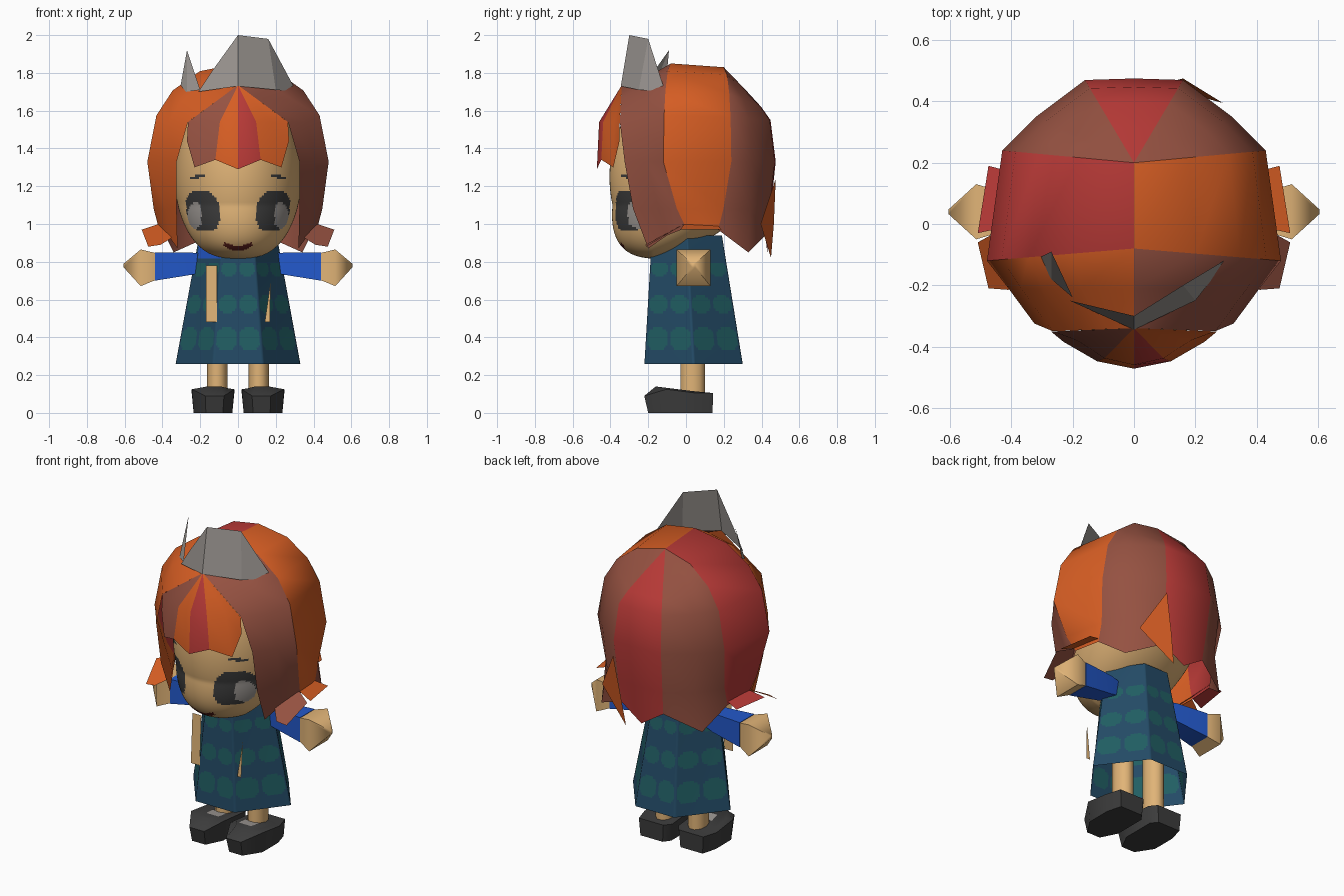
import bpy, bmesh, math

if "Cube" in bpy.data.objects:
    bpy.data.objects.remove(bpy.data.objects["Cube"])

COLORS = {
    "orange": (.67, .11, .017), "red": (.48, .042, .038), "auburn": (.30, .083, .053),
    "skin": (.75, .455, .185), "charcoal": (.045, .045, .045), "blue": (.017, .10, .60),
    "navy": (.017, .07, .133), "teal": (.015, .113, .125), "grey": (.335, .31, .29),
    "maroon": (.10, .013, .01)}
MATS = {}
for n, c in COLORS.items():
    MATS[n] = bpy.data.materials.new(n)
    MATS[n].diffuse_color = (*c, 1)


def make(name, verts, faces, colors, angle=35):
    """Mesh from verts and faces; colors is one name or one name per face."""
    me = bpy.data.meshes.new(name)
    me.from_pydata(verts, [], faces)
    if isinstance(colors, str):
        colors = [colors] * len(faces)
    used = sorted(set(colors))
    for n in used:
        me.materials.append(MATS[n])
    for p, c in zip(me.polygons, colors):
        p.material_index = used.index(c)
    bm = bmesh.new()
    bm.from_mesh(me)
    bmesh.ops.remove_doubles(bm, verts=bm.verts, dist=1e-5)
    bmesh.ops.recalc_face_normals(bm, faces=bm.faces)
    bm.to_mesh(me)
    bm.free()
    ob = bpy.data.objects.new(name, me)
    bpy.context.collection.objects.link(ob)
    bpy.ops.object.select_all(action='DESELECT')
    ob.select_set(True)
    bpy.context.view_layer.objects.active = ob
    bpy.ops.object.shade_smooth_by_angle(angle=math.radians(angle))
    return ob


def loft(rings, closed=True, caps=False):
    n = len(rings[0])
    verts = [v for r in rings for v in r]
    faces = [(i*n + j, i*n + (j+1) % n, (i+1)*n + (j+1) % n, (i+1)*n + j)
             for i in range(len(rings) - 1) for j in range(n if closed else n - 1)]
    if caps:
        faces += [tuple(range(n)), tuple(range(len(verts) - n, len(verts)))]
    return verts, faces


def center(verts, f):
    return [sum(verts[i][k] for i in f) / len(f) for k in range(3)]


# Head with painted eyes, brows and mouth
def face_color(x, y, z):
    a = abs(x)
    if y < -.05:
        e = a - .185 - .12*(z - 1.07)
        if a > .195 and abs((a-.225)/.042)**2 + abs((z-1.045)/.068)**2 < 1:
            return "grey"
        if abs(e/.088)**2.6 + abs((z-1.07)/.108)**2.6 < 1:
            return "charcoal"
        if .175 < a < .255 and abs(z - 1.252 + (a-.2)*.1) < .007:
            return "charcoal"
        if a < .075 and abs(z - .87 - 5*x*x) < .013:
            return "maroon"
    return "skin"


rings = []
for i in range(1, 110):
    p = -math.pi/2 + math.pi*i/110
    z, r = 1.25 + .435*math.sin(p), math.cos(p)**.65
    cy = -.1*max(0, (1.1 - z)/.3)
    ring = []
    for j in range(160):
        t = math.tau*j/160
        y = cy + .405*r*math.sin(t)
        rise = .3*max(0, y + .18)*max(0, (1.2 - z)/.4)   # underside climbs to the nape
        ring.append((.335*r*math.cos(t), y, z + rise))
    rings.append(ring)
v, f = loft(rings, caps=True)
make("head", v, f, [face_color(*center(v, q)) for q in f])

# Hair dome: each lock edge runs from the parting, over its widest point, to a tip
PROFILE = [(0, 1.84), (.42, 1.8), (.72, 1.7), (.9, 1.57), (1, 1.33), (.93, 1.08)]
SLOPED = [1.83, 1.71, 1.62, 1.55, 1.33, 1.08]


def lock_edge(y0, z0, wide, tip, slope=0):
    pts = []
    for (r, z), zs in zip(PROFILE, SLOPED):
        if z > 1.33:
            z = 1.33 + (z-1.33)*(z0-1.33)/.51
        pts.append((r*wide[0], y0 + r*(wide[1] - y0), z + slope*(zs - z)))
    x, y, z = pts[-1]
    pts[-1] = (x, wide[1] + .6*(tip[1] - wide[1]), z)
    return pts + [tip]


EDGES = [
    [(.265*t, -.34 - .01*t, 1.735 - .195*t) for t in (0, 1/3, 2/3, 1)]
    + [(.325, -.325, 1.33), (.325, -.28, 1.08), (.32, -.2, .87)],
    lock_edge(-.21, 1.775, (.41, -.21), (.37, -.1, .94)),
    lock_edge(-.08, 1.85, (.48, -.12), (.42, 0, .98)),
    lock_edge(.2, 1.83, (.43, .24), (.40, .17, .97)),
    lock_edge(.2, 1.83, (.32, .35), (.34, .33, .85), .5),
    lock_edge(.2, 1.83, (.16, .47), (.14, .42, .94), 1),
]
BACK = lock_edge(.2, 1.83, (0, .475), (0, .43, .85), 1)
mirror = lambda pts: [(-x, y, z) for x, y, z in pts]
rows = EDGES + [BACK] + [mirror(e) for e in reversed(EDGES)]
lock_colors = ["auburn", "auburn", "orange", "auburn", "auburn", "red",
               "red", "auburn", "auburn", "red", "orange", "orange"]
v, f = loft(rows, closed=False)
faces, cols = [], []
for k, q in enumerate(f):              # drop repeated corners where locks meet
    seen, g = set(), []
    for i in q:
        if v[i] not in seen:
            seen.add(v[i])
            g.append(i)
    faces.append(tuple(g))
    cols.append(lock_colors[k // 6])
make("hair", v, faces, cols, 40)

# Fringe fanning out from the parting
xs = [-.27, -.23, -.12, 0, .12, .23, .27]
zs = [1.44, 1.30, 1.34, 1.29, 1.34, 1.30, 1.44]
v = [(0, -.34, 1.735)]
v += [(x*.8 if abs(x) < .25 else x*.98, -.46 + 1.5*x*x, 1.54) for x in xs]
v += [(x, -.472 + 1.65*x*x, z) for x, z in zip(xs, zs)]
f = [(0, 1+i, 2+i) for i in range(6)] + [(1+i, 8+i, 9+i, 2+i) for i in range(6)]
make("fringe", v, f, ["auburn", "auburn", "orange", "red", "orange", "orange"] * 2, 40)

# Flicked-out hair ends
front_flip = [(.42, -.01, 1.0), (.51, -.06, .97), (.475, -.21, .88), (.41, -.215, .89), (.345, -.14, .93)]
side_flip = [(.42, -.01, 1.0), (.51, -.03, .97), (.475, .19, .97), (.40, .17, .99)]
for side, fn, c1, c2 in (("right", list, "auburn", "orange"), ("left", mirror, "orange", "red")):
    make(side + "_front_flip", fn(front_flip), [(0, 1, 2, 3, 4)], c1)
    make(side + "_side_flip", fn(side_flip), [(0, 1, 2, 3)], c2)
make("back_wisp", [(.16, .475, 1.24), (.29, .395, 1), (.09, .45, .82), (.12, .465, 1)],
     [(0, 1, 2, 3)], "orange")

# Broken crown: thin shards around the front of the hair
make("crown", [(-.21, -.25, 1.70), (0, -.345, 1.73), (.2, -.25, 1.71), (.31, -.11, 1.70),
               (-.13, -.27, 1.82), (0, -.30, 2.0), (.16, -.2, 1.98)],
     [(0, 1, 5, 4), (1, 2, 6, 5), (2, 3, 6)], "grey", 10)
make("crown_shard", [(-.31, -.11, 1.70), (-.27, -.09, 1.92), (-.2, -.24, 1.71), (-.27, -.18, 1.70)],
     [(0, 1, 3), (3, 1, 2)], "grey", 10)


# Dress: six flat sides, patterned by rule
def dress_color(x, y, z, u):
    if y < 0 and z > .82 and -.21 < x < -.09:
        return "blue"
    du = (u*12 % 1) - .5
    for zc, h in ((.39, .06), (.575, .045), (.76, .035)):
        if abs(du/.42)**3 + abs((z - zc)/h)**3 < 1:
            return "teal"
    return "navy"


HEX = [(1, 0), (.4, 1), (-.4, 1), (-1, 0), (-.4, -1), (.4, -1)]
SUB, ROWS = 28, 56
rings = []
for i in range(ROWS + 1):
    t = i/ROWS
    rx, ry, cy, z = .33 - .125*t, .26 - .075*t, .04 - .035*t, .26 + .68*t
    cs = [(rx*a, cy + ry*b) for a, b in HEX]
    rings.append([(x0 + (x1-x0)*s/SUB, y0 + (y1-y0)*s/SUB, z)
                  for (x0, y0), (x1, y1) in zip(cs, cs[1:] + cs[:1]) for s in range(SUB)])
v, f = loft(rings)
n = len(HEX)*SUB
make("dress", v, f, [dress_color(*center(v, q), (k % n + .5)/n) for k, q in enumerate(f)], 75)

# Ribbons hanging flat in front of the dress
make("left_ribbon", [(-.17, -.212, .48), (-.11, -.212, .48), (-.11, -.197, .78), (-.17, -.197, .78)],
     [(0, 1, 2, 3)], "skin")
make("right_ribbon", [(.142, -.21, .48), (.168, -.21, .48), (.173, -.20, .70)], [(0, 1, 2)], "skin")


# Arms, legs and shoes
def arm_ring(x, ry, rz, z):
    return [(x, .04 + a*ry, z + b*rz) for a, b in ((1, 1), (-1, 1), (-1, -1), (1, -1))]


SHOE = [(.03, .10), (.06, .14), (.21, .14), (.235, .05), (.235, -.10), (.17, -.20), (.08, -.20), (.03, -.10)]
for side, s in (("right", 1), ("left", -1)):
    flip = lambda vs: [(s*x, y, z) for x, y, z in vs]
    v, f = loft([arm_ring(.14, .03, .04, .80), arm_ring(.24, .05, .058, .79),
                 arm_ring(.44, .07, .075, .775)], caps=True)
    make(side + "_sleeve", flip(v), f, "blue", 50)
    v, f = loft([arm_ring(.435, .066, .071, .775), arm_ring(.515, .09, .097, .768),
                 arm_ring(.605, .008, .01, .78)], caps=True)
    make(side + "_hand", flip(v), f, "skin", 60)
    v, f = loft([[(.11 + .054*math.cos(a), .035 + .068*math.sin(a), z)
                  for a in (math.tau*k/10 for k in range(10))] for z in (.08, .6)], caps=True)
    make(side + "_leg", flip(v), f, "skin", 50)
    top = [(.135 + (x-.135)*1.1, y*1.03 - (.015 if y < -.15 else 0),
            .09 if y < -.15 else .125 if y < 0 else .105) for x, y in SHOE]
    inner = [(.135 + (x-.135)*.8, y*.8, .13 - .02*(y + .1)/.2) for x, y in SHOE]
    v, f = loft([[(x, y, 0) for x, y in SHOE], top, inner], caps=True)
    make(side + "_shoe", flip(v), f, "charcoal", 50)
    plate = [(.07, -.09), (.15, -.09), (.16, -.02), (.06, -.02)]
    make(side + "_shoe_tongue", flip([(x, y, .134 - .02*(y + .1)/.2) for x, y in plate]),
         [(0, 1, 2, 3)], "grey")

for m in bpy.data.materials:
    if m.users and not m.is_grease_pencil:
        m.use_nodes = True
        m.node_tree.nodes["Principled BSDF"].inputs["Base Color"].default_value = m.diffuse_color
